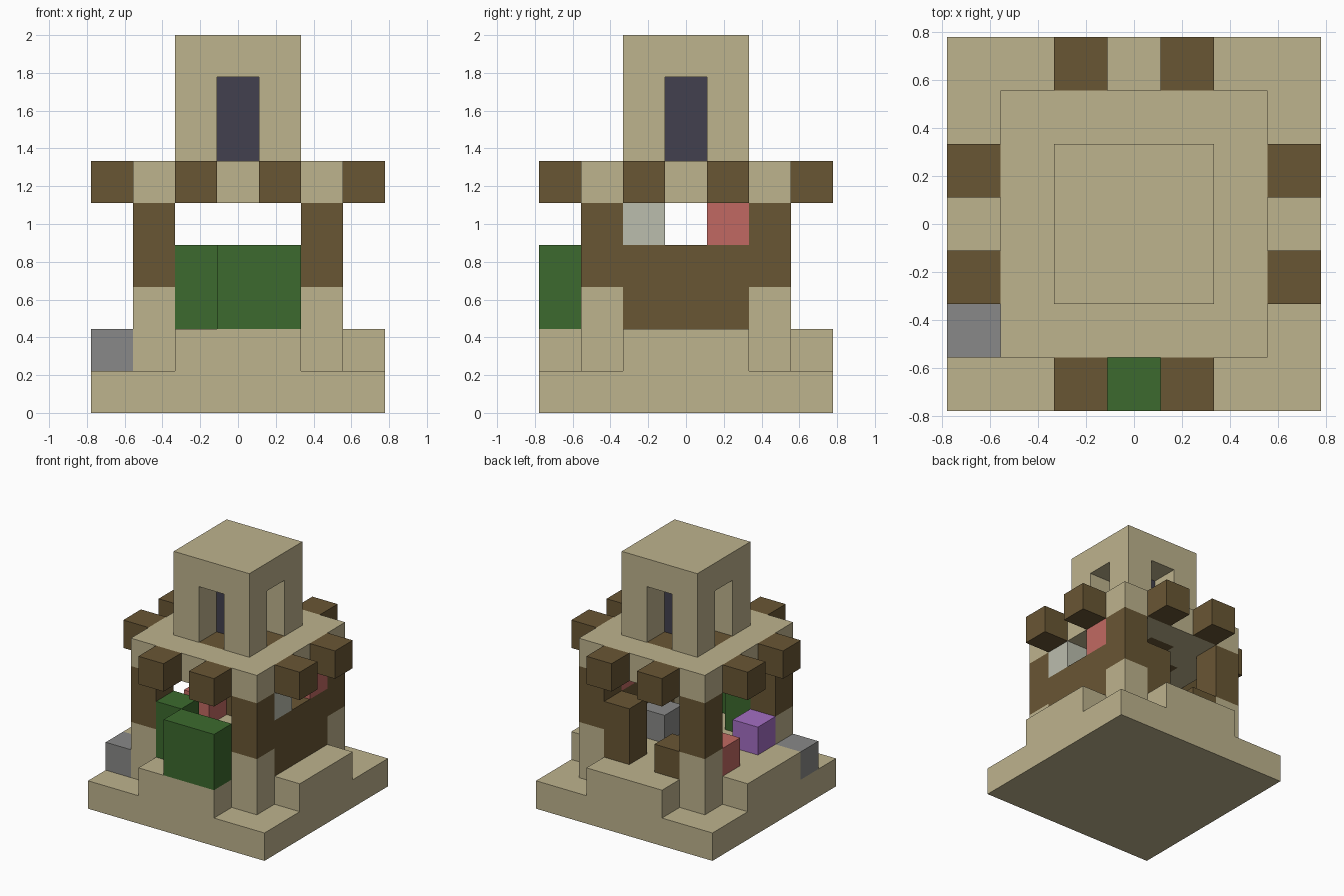
import bpy
import bmesh

cube = bpy.data.objects.get("Cube")
if cube:
    bpy.data.objects.remove(cube, do_unlink=True)

U = 2 / 9  # block size


def material(name, *rgb):
    linear = [((c / 255 + 0.055) / 1.055) ** 2.4 for c in rgb] + [1]
    m = bpy.data.materials.new(name)
    m.use_nodes = True
    m.diffuse_color = linear
    m.node_tree.nodes["Principled BSDF"].inputs["Base Color"].default_value = linear
    return m


sand = material("sandstone", 190, 179, 141)
wood = material("dark_wood", 105, 86, 52)
green = material("green", 60, 106, 46)
navy = material("dark_slate", 66, 64, 78)
grey = material("grey_stone", 137, 137, 136)
red = material("red", 193, 105, 98)
pale = material("pale_grey", 187, 189, 174)
purple = material("purple", 164, 110, 195)


def blocks(name, mat, *spans):
    """One object of boxes; each span is inclusive block ranges for x, y and z."""
    bm = bmesh.new()
    for span in spans:
        lo_hi = [(r, r) if isinstance(r, int) else r for r in span]
        verts = bmesh.ops.create_cube(bm, size=1)["verts"]
        for v in verts:
            for i, (lo, hi) in enumerate(lo_hi):
                base = 0 if i == 2 else -0.5
                v.co[i] = U * (lo + base if v.co[i] < 0 else hi + base + 1)
    mesh = bpy.data.meshes.new(name)
    bm.to_mesh(mesh)
    bm.free()
    mesh.materials.append(mat)
    ob = bpy.data.objects.new(name, mesh)
    bpy.context.collection.objects.link(ob)


MID, WIDE, FULL = (-1, 1), (-2, 2), (-3, 3)
SIDES = (-1, 1)
CORNERS = [(a, b) for a in SIDES for b in SIDES]

# Base, raised floor and a step on each side
blocks("base", sand, (FULL, FULL, 0))
blocks("floor", sand, (WIDE, WIDE, 1))
blocks("steps", sand, *[(3 * s, MID, 1) for s in SIDES], *[(MID, 3 * s, 1) for s in SIDES])

# Corner pillars: stone below, wood above
blocks("pillar_feet", sand, *[(2 * a, 2 * b, 2) for a, b in CORNERS])
blocks("pillars", wood, *[(2 * a, 2 * b, (3, 4)) for a, b in CORNERS])

# Walls and window blocks
blocks("left_wall", wood, (2, MID, (2, 3)))
blocks("window_block_pale", pale, (2, -1, 4))
blocks("window_block_red", red, (2, 1, 4))
blocks("back_wall", wood, (1, 2, (2, 3)), (-1, 2, 2))
blocks("green_door", green, ((0, 1), -3, (2, 3)))
blocks("green_post", green, (-1, -2, (2, 3)))

# Loose blocks on the floor and base
blocks("purple_block", purple, (-2, -1, 2))
blocks("red_block", red, (-2, 1, 2))
blocks("inner_grey_block", grey, (1, 0, 2))
blocks("outer_grey_block", grey, (-3, -2, 1))

# Upper deck with a wooden cross under the tower, and beam ends
blocks("deck", sand,
       *[(WIDE, 2 * s, 5) for s in SIDES],
       *[(2 * s, MID, 5) for s in SIDES],
       *[(a, b, 5) for a, b in CORNERS])
blocks("deck_cross", wood, (MID, 0, 5), *[(0, s, 5) for s in SIDES])
blocks("beam_ends", wood,
       *[(3 * a, b, 5) for a, b in CORNERS],
       *[(a, 3 * b, 5) for a, b in CORNERS])

# Tower with four open doorways around a dark core
blocks("tower_posts", sand, *[(a, b, (6, 7)) for a, b in CORNERS])
blocks("tower_core", navy, (0, 0, (6, 7)))
blocks("tower_roof", sand, (MID, MID, 8))
